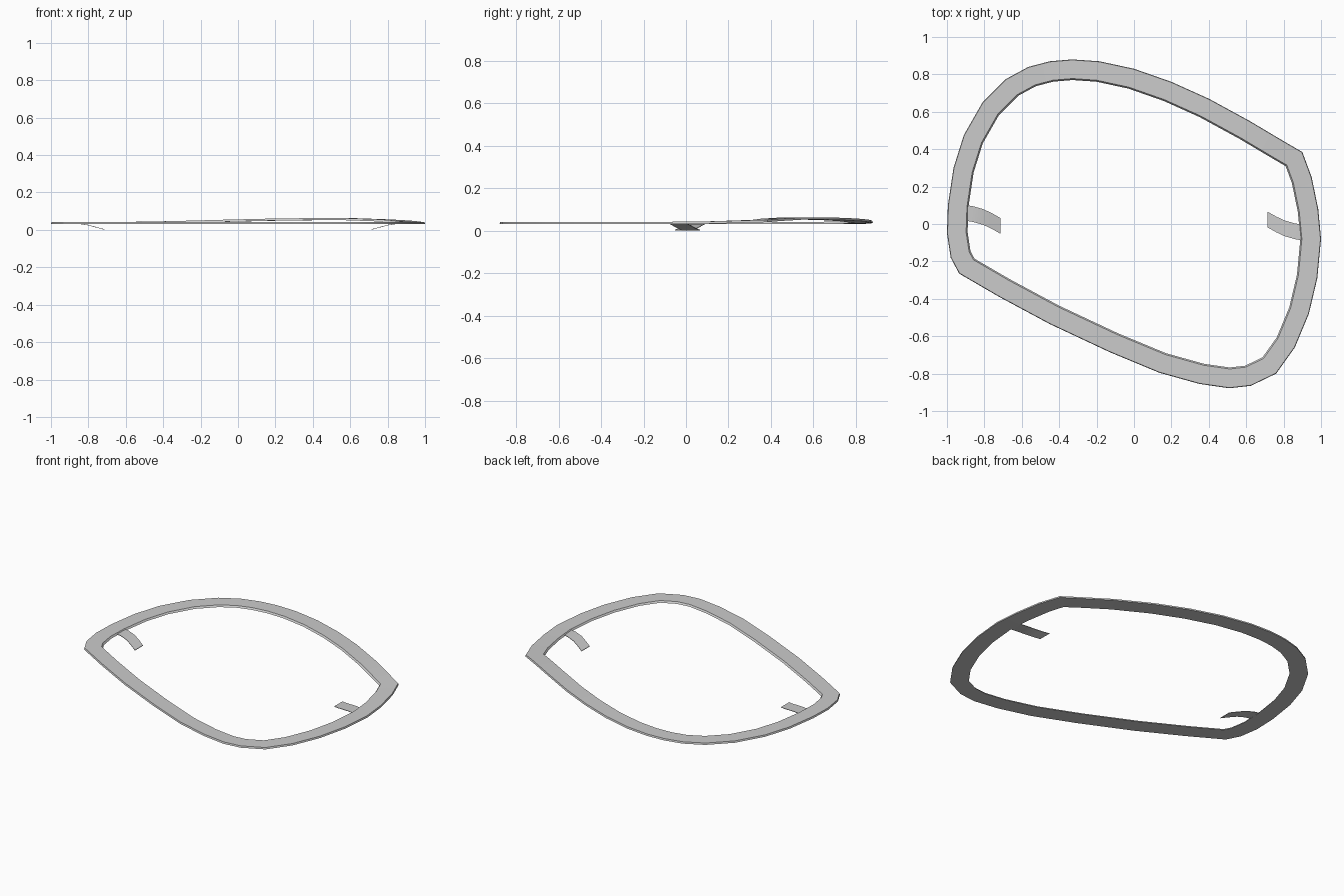
import bpy, bmesh
from mathutils import Vector

if "Cube" in bpy.data.objects:
    bpy.data.objects.remove(bpy.data.objects["Cube"])

# Outer outline of the frame, clockwise from the left side
OUTLINE = [(-1, -0.05), (-0.995, 0.1), (-0.965, 0.3), (-0.91, 0.475), (-0.81, 0.65),
           (-0.685, 0.775), (-0.565, 0.84), (-0.45, 0.87), (-0.33, 0.88), (-0.185, 0.87),
           (0, 0.83), (0.2, 0.76), (0.4, 0.67), (0.62, 0.55), (0.805, 0.44), (0.9, 0.385),
           (0.95, 0.25), (0.985, 0.08), (1, -0.08), (0.98, -0.29), (0.935, -0.48),
           (0.86, -0.66), (0.76, -0.8), (0.625, -0.865), (0.51, -0.878), (0.35, -0.855),
           (0.135, -0.795), (-0.13, -0.685), (-0.45, -0.535), (-0.72, -0.39),
           (-0.935, -0.265), (-0.98, -0.18)]
# Cross-section as (inward offset, height)
SECTION = [(0, 0.031), (0.003, 0.042), (0.102, 0.042), (0.11, 0.031)]


def smoothstep(a, b, v):
    t = min(max((v - a) / (b - a), 0), 1)
    return t * t * (3 - 2 * t)


def lift(x, y):
    # gentle upward bow of the back rail
    return 0.021 * smoothstep(-0.75, 0.5, x) * smoothstep(0.0, 0.4, y) * (1 - 0.6 * smoothstep(0.65, 0.95, x))


def inset(pts, d):
    # mitred inward offset of a clockwise closed polygon
    out = []
    for i, p in enumerate(pts):
        a, b = (p - pts[i - 1]).normalized(), (pts[(i + 1) % len(pts)] - p).normalized()
        na, nb = Vector((a.y, -a.x)), Vector((b.y, -b.x))
        out.append(p + (na + nb) * d / (1 + na.dot(nb)))
    return out


def make(name, bm):
    bmesh.ops.recalc_face_normals(bm, faces=bm.faces)
    me = bpy.data.meshes.new(name)
    bm.to_mesh(me)
    bm.free()
    ob = bpy.data.objects.new(name, me)
    bpy.context.collection.objects.link(ob)
    bpy.ops.object.select_all(action='DESELECT')
    bpy.context.view_layer.objects.active = ob
    ob.select_set(True)
    bpy.ops.object.shade_smooth_by_angle(angle=0.5)
    return ob


# Frame ring: sweep the section round the outline
pts = [Vector(p) for p in OUTLINE]
bm = bmesh.new()
loops = [[bm.verts.new((q.x, q.y, z + lift(*p))) for p, q in zip(pts, inset(pts, d))]
         for d, z in SECTION]
n = len(pts)
for k in range(len(loops)):
    lo, hi = loops[k - 1], loops[k]
    for i in range(n):
        j = (i + 1) % n
        bm.faces.new((lo[i], lo[j], hi[j], hi[i]))
make("frame_ring", bm)

# Clip tabs: thin bent strips, the right one is the left turned half round
TAB = [(-0.91, 0.061, 0.036), (-0.86, 0.053, 0.036), (-0.805, 0.037, 0.028), (-0.76, 0.016, 0.016), (-0.714, -0.01, 0.004)]
for name, s, dy in (("left_tab", 1, 0), ("right_tab", -1, 0.014)):
    bm = bmesh.new()
    rows = [[bm.verts.new((s * x, s * (y + w) + dy, z + h))
             for w, h in ((-0.042, 0), (0.042, 0), (0.042, -0.003), (-0.042, -0.003))]
            for x, y, z in TAB]
    for r0, r1 in zip(rows, rows[1:]):
        for i in range(4):
            bm.faces.new((r0[i - 1], r0[i], r1[i], r1[i - 1]))
    bm.faces.new(rows[0])
    bm.faces.new(rows[-1])
    make(name, bm)
